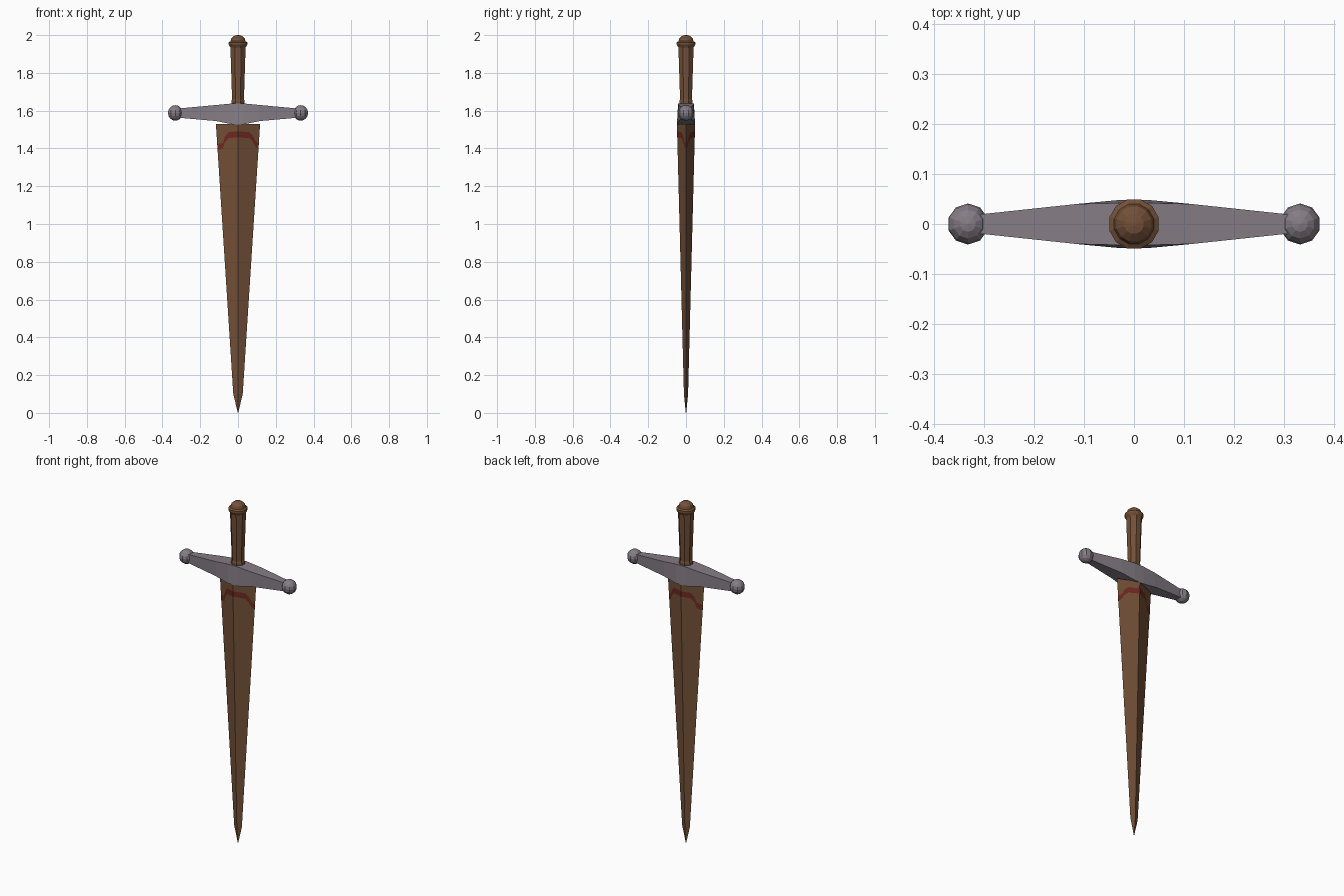
import bpy, math

if "Cube" in bpy.data.objects:
    bpy.data.objects.remove(bpy.data.objects["Cube"])


def material(name, rgb):
    m = bpy.data.materials.new(name)
    m.diffuse_color = (*rgb, 1)
    m.use_nodes = True
    m.node_tree.nodes["Principled BSDF"].inputs["Base Color"].default_value = m.diffuse_color
    return m


WOOD = material("brown wood", (0.17, 0.08, 0.038))
METAL = material("grey metal", (0.235, 0.205, 0.235))
RED = material("dark red", (0.16, 0.022, 0.015))


def make(name, verts, faces, mat):
    me = bpy.data.meshes.new(name)
    me.from_pydata(verts, [], faces)
    me.materials.append(mat)
    ob = bpy.data.objects.new(name, me)
    bpy.context.collection.objects.link(ob)
    return ob


def loft(name, rings, mat):
    """Skin a list of equal-length vertex rings and cap both ends."""
    n, k = len(rings[0]), len(rings)
    faces = [(r * n + i, r * n + (i + 1) % n, (r + 1) * n + (i + 1) % n, (r + 1) * n + i)
             for r in range(k - 1) for i in range(n)]
    faces += [tuple(reversed(range(n))), tuple(range((k - 1) * n, k * n))]
    return make(name, [v for r in rings for v in r], faces, mat)


def turned(name, profile, sides, mat):
    """Revolve (radius, z) points about the z axis."""
    rings = [[(r * math.cos(2 * math.pi * (i + 0.5) / sides),
               r * math.sin(2 * math.pi * (i + 0.5) / sides), z) for i in range(sides)]
             for r, z in profile]
    return loft(name, rings, mat)


# Blade: diamond section tapering to a point
TOP, LOW = 1.53, 0.1


def blade_size(z):
    t = (z - LOW) / (TOP - LOW)
    return 0.025 + 0.092 * t, 0.011 + 0.037 * t


def diamond(w, d, z):
    return [(w, 0, z), (0, d, z), (-w, 0, z), (0, -d, z)]


loft("blade", [diamond(0.001, 0.001, 0), diamond(*blade_size(LOW), LOW),
               diamond(*blade_size(TOP), TOP)], WOOD)

# Painted red band on both blade faces, laid on the surface
band = [(-0.109, 1.405), (-0.08, 1.415), (-0.068, 1.45), (-0.05, 1.47), (0, 1.475),
        (0.06, 1.47), (0.08, 1.45), (0.092, 1.425), (0.109, 1.41)]
for side, label in ((-1, "front"), (1, "back")):
    verts = []
    for x, zc in band:
        for z in (zc - 0.016, zc + 0.016):
            w, d = blade_size(z)
            verts.append((x, side * (d * max(0, 1 - abs(x) / w) + 0.0015), z))
    faces = [(2 * i, 2 * i + 2, 2 * i + 3, 2 * i + 1)[::-side] for i in range(len(band) - 1)]
    make(label + "_red_band", verts, faces, RED)

# Crossguard: sections (x, top depth, bottom depth, bottom z, top z), mirrored
half = [(0.33, 0.017, 0.017, 1.564, 1.61), (0.115, 0.04, 0.04, 1.545, 1.63),
        (0.03, 0.042, 0.048, 1.528, 1.638)]
sections = [(-s[0], *s[1:]) for s in half] + half[::-1]
loft("crossguard", [[(x, -b, lo), (x, b, lo), (x, t, hi), (x, -t, hi)]
                    for x, t, b, lo, hi in sections], METAL)

# Round ends of the crossguard
for s, label in ((-1, "left"), (1, "right")):
    bpy.ops.mesh.primitive_uv_sphere_add(segments=10, ring_count=8, radius=0.041,
                                         location=(s * 0.332, 0, 1.588))
    ball = bpy.context.object
    ball.name = label + "_guard_ball"
    ball.data.materials.append(METAL)

# Grip and pommel
turned("grip", [(0.038, 1.63), (0.038, 1.65), (0.034, 1.66), (0.044, 1.95)], 8, WOOD)
turned("pommel", [(0.042, 1.935), (0.051, 1.95), (0.051, 1.962), (0.041, 1.968),
                  (0.036, 1.984), (0.02, 1.997), (0.004, 2.0)], 12, WOOD)
